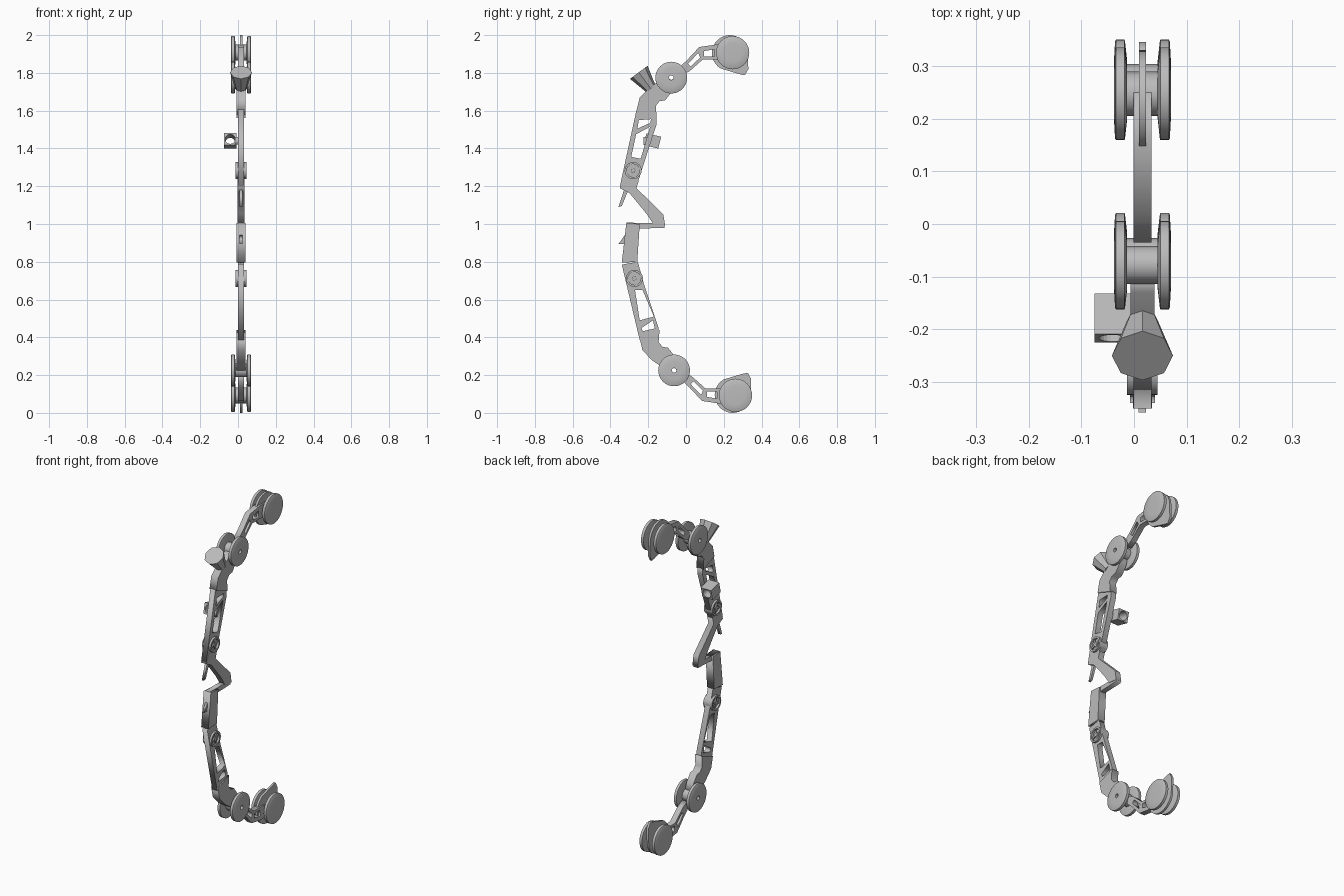
import bpy, bmesh, math
from mathutils import Matrix, Vector

if "Cube" in bpy.data.objects:
    bpy.data.objects.remove(bpy.data.objects["Cube"])

CX = 0.016  # centre plane of the bow
grey = bpy.data.materials.new("matte grey")
grey.diffuse_color = (0.5, 0.5, 0.5, 1)
grey.use_nodes = True
grey.node_tree.nodes["Principled BSDF"].inputs["Base Color"].default_value = grey.diffuse_color


def finish(obj, smooth=False):
    obj.data.materials.clear()
    obj.data.materials.append(grey)
    bpy.ops.object.select_all(action='DESELECT')
    obj.select_set(True)
    bpy.context.view_layer.objects.active = obj
    if smooth:
        bpy.ops.object.shade_smooth_by_angle(angle=math.radians(35))
    return obj


def plate(name, outline, holes=(), width=0.034, x=CX):
    """Side profile (y, z) with holes, extruded along x."""
    cu = bpy.data.curves.new(name, 'CURVE')
    cu.dimensions, cu.fill_mode, cu.extrude = '2D', 'BOTH', width / 2
    for loop in (outline, *holes):
        s = cu.splines.new('POLY')
        s.points.add(len(loop) - 1)
        for p, (y, z) in zip(s.points, loop):
            p.co = (y, z, 0, 1)
        s.use_cyclic_u = True
    obj = bpy.data.objects.new(name, cu)
    bpy.context.collection.objects.link(obj)
    obj.location.x = x
    obj.rotation_euler = (math.pi / 2, 0, math.pi / 2)
    bpy.ops.object.select_all(action='DESELECT')
    obj.select_set(True)
    bpy.context.view_layer.objects.active = obj
    bpy.ops.object.convert(target='MESH')
    obj = bpy.context.view_layer.objects.active
    bm = bmesh.new()
    bm.from_mesh(obj.data)
    bmesh.ops.remove_doubles(bm, verts=bm.verts, dist=1e-5)
    bmesh.ops.recalc_face_normals(bm, faces=bm.faces)
    bm.to_mesh(obj.data)
    bm.free()
    return finish(obj)


def lathe(name, profile, y, z, steps=32):
    """Closed (x, radius) profile turned around an axle along x."""
    bm = bmesh.new()
    vs = [bm.verts.new((px, 0, r)) for px, r in profile]
    es = [bm.edges.new((vs[i], vs[(i + 1) % len(vs)])) for i in range(len(vs))]
    bmesh.ops.spin(bm, geom=vs + es, cent=(0, 0, 0), axis=(1, 0, 0),
                   angle=math.tau, steps=steps, use_duplicate=False)
    bmesh.ops.remove_doubles(bm, verts=bm.verts, dist=1e-5)
    bmesh.ops.dissolve_degenerate(bm, edges=bm.edges, dist=1e-6)
    bmesh.ops.recalc_face_normals(bm, faces=bm.faces)
    me = bpy.data.meshes.new(name)
    bm.to_mesh(me)
    bm.free()
    obj = bpy.data.objects.new(name, me)
    bpy.context.collection.objects.link(obj)
    obj.location = (CX, y, z)
    return finish(obj, True)


def wheel_pair(name, y, z, r, hub, hole):
    """Two domed discs joined by a hub."""
    for side, s in (("left", -1), ("right", 1)):
        lathe(f"{name}_{side}_disc",
              [(s * .029, hole), (s * .029, r * .55), (s * .033, r * .96), (s * .034, r),
               (s * .050, r), (s * .052, r * .96), (s * .054, r * .55), (s * .054, hole)], y, z)
    lathe(f"{name}_hub", [(-.03, hole), (-.03, hub), (.03, hub), (.03, hole)], y, z, 12)


# Limbs, cams and wheels: the lower set mirrors the upper, slightly further back
arm = [(-.035, 1.83), (.005, 1.867), (.07, 1.937), (.16, 1.95), (.25, 1.95), (.25, 1.885),
       (.17, 1.872), (.09, 1.872), (.02, 1.81), (-.025, 1.785)]
arm_holes = [[(.01, 1.848), (.065, 1.905), (.075, 1.882), (.025, 1.833)],
             [(.095, 1.915), (.15, 1.925), (.15, 1.888), (.095, 1.888)]]
cam = [(.232 + .095 * math.cos(math.radians(a)), 1.905 + .095 * math.sin(math.radians(a)))
       for a in range(0, 241, 12)] + [(.285, 1.793), (.312, 1.788), (.33, 1.82)]
root = [(-.262, 1.6), (-.245, 1.67), (-.19, 1.725), (-.13, 1.765), (-.105, 1.78), (-.065, 1.735),
        (-.075, 1.70), (-.11, 1.655), (-.14, 1.65), (-.16, 1.625), (-.155, 1.56)]
for name, flip, dy in (("upper", False, 0), ("lower", True, .015)):
    def place(loop):
        return [(y + dy, 2 - z if flip else z) for y, z in loop]
    plate(name + "_limb", place(arm), [place(h) for h in arm_holes])
    plate(name + "_cam", place(cam), width=.013)
    plate(name + "_limb_root", place(root), width=.046)
    for part, y, z, r, hub, hole in (("end_wheel", .247, 1.907, .088, .042, 0),
                                     ("joint_wheel", -.078, 1.775, .084, .036, .012)):
        (y, z), = place([(y, z)])
        wheel_pair(f"{name}_{part}", y, z, r, hub, hole)

# Riser trusses
plate("upper_riser",
      [(-.262, 1.605), (-.35, 1.2), (-.265, 1.19), (-.155, 1.53), (-.155, 1.565)],
      [[(-.25, 1.55), (-.185, 1.555), (-.19, 1.535), (-.257, 1.505)],
       [(-.19, 1.515), (-.264, 1.475), (-.29, 1.355), (-.24, 1.345)]])
plate("lower_riser",
      [(-.34, .785), (-.245, .385), (-.145, .395), (-.145, .45), (-.225, .69), (-.255, .8)],
      [[(-.27, .65), (-.23, .65), (-.17, .51), (-.245, .49)],
       [(-.235, .45), (-.175, .49), (-.165, .447), (-.23, .432)]])

# Offset arm, shelf and grip in the middle
plate("offset_arm", [(-.35, 1.19), (-.325, 1.25), (-.25, 1.23), (-.262, 1.19), (-.12, 1.05),
                     (-.11, .99), (-.17, .995), (-.21, 1.055), (-.30, 1.165)], width=.036)
plate("arrow_shelf", [(-.315, 1.007), (-.115, 1.005), (-.115, .98), (-.26, .975)], width=.032)
plate("grip", [(-.316, 1.005), (-.245, 1.0), (-.258, .80), (-.34, .795)], width=.048)
plate("front_spike", [(-.325, 1.19), (-.305, 1.18), (-.34, 1.095), (-.358, 1.09)], width=.014)
plate("front_fin", [(-.357, .895), (-.318, .95), (-.325, .895)], width=.014)

# Spoked rosettes on both faces of the riser
for name, y, z in (("upper", -.28, 1.283), ("lower", -.273, .712)):
    lathe(name + "_rosette_ring", [(-.029, .034), (-.029, .045), (.029, .045), (.029, .034)],
          y, z, 24)
    lathe(name + "_rosette_boss", [(-.026, 0), (-.026, .012), (.026, .012), (.026, 0)], y, z, 12)
    for i in range(2):
        a = math.radians(20 + 90 * i)
        u, v = (math.cos(a), math.sin(a)), (-math.sin(a), math.cos(a))
        plate(f"{name}_rosette_spoke_{i + 1}",
              [(y + .038 * p * u[0] + .005 * q * v[0], z + .038 * p * u[1] + .005 * q * v[1])
               for p, q in ((-1, -1), (1, -1), (1, 1), (-1, 1))], width=.048)

# Flared stabiliser pointing forward and up
tip, base = Vector((CX, -.185, 1.715)), Vector((CX, -.25, 1.803))
bpy.ops.mesh.primitive_cone_add(vertices=8, radius1=.03, radius2=.058,
                                depth=(base - tip).length, location=(tip + base) / 2)
flare = bpy.context.object
flare.name = "stabiliser"
flare.rotation_mode = 'QUATERNION'
flare.rotation_quaternion = (base - tip).to_track_quat('Z', 'Y')
finish(flare, True)

# Sight box: a tilted block bored from front to back
bm = bmesh.new()
W, L, H, R, N = .034, .04, .032, .026, 24
rings = []
for y in (-L, L):
    inner, outer = [], []
    for i in range(N):
        a = math.tau * (i + .5) / N
        c, s = math.cos(a), math.sin(a)
        k = 1 / max(abs(c), abs(s))
        # snap the ring points next to each diagonal onto the box corners
        if i % 6 in (2, 3):
            c2, s2 = math.copysign(1, c), math.copysign(1, s)
        else:
            c2, s2 = c * k, s * k
        inner.append(bm.verts.new((R * c, y, R * s)))
        outer.append(bm.verts.new((W * c2, y, H * s2)))
    rings.append((inner, outer))
(i0, o0), (i1, o1) = rings
for i in range(N):
    j = (i + 1) % N
    for p, q in ((i0, o0), (o0, o1), (o1, i1), (i1, i0)):
        bm.faces.new((p[i], p[j], q[j], q[i]))
bmesh.ops.remove_doubles(bm, verts=bm.verts, dist=1e-5)
bmesh.ops.recalc_face_normals(bm, faces=bm.faces)
me = bpy.data.meshes.new("sight_box")
bm.to_mesh(me)
bm.free()
sight = bpy.data.objects.new("sight_box", me)
bpy.context.collection.objects.link(sight)
sight.matrix_world = Matrix.Translation((-.041, -.178, 1.44)) @ Matrix.Rotation(-math.radians(14), 4, 'X')
finish(sight)
plate("sight_bracket", [(-.225, 1.46), (-.225, 1.42), (-.19, 1.42), (-.185, 1.46)],
      width=.03, x=-.001)
